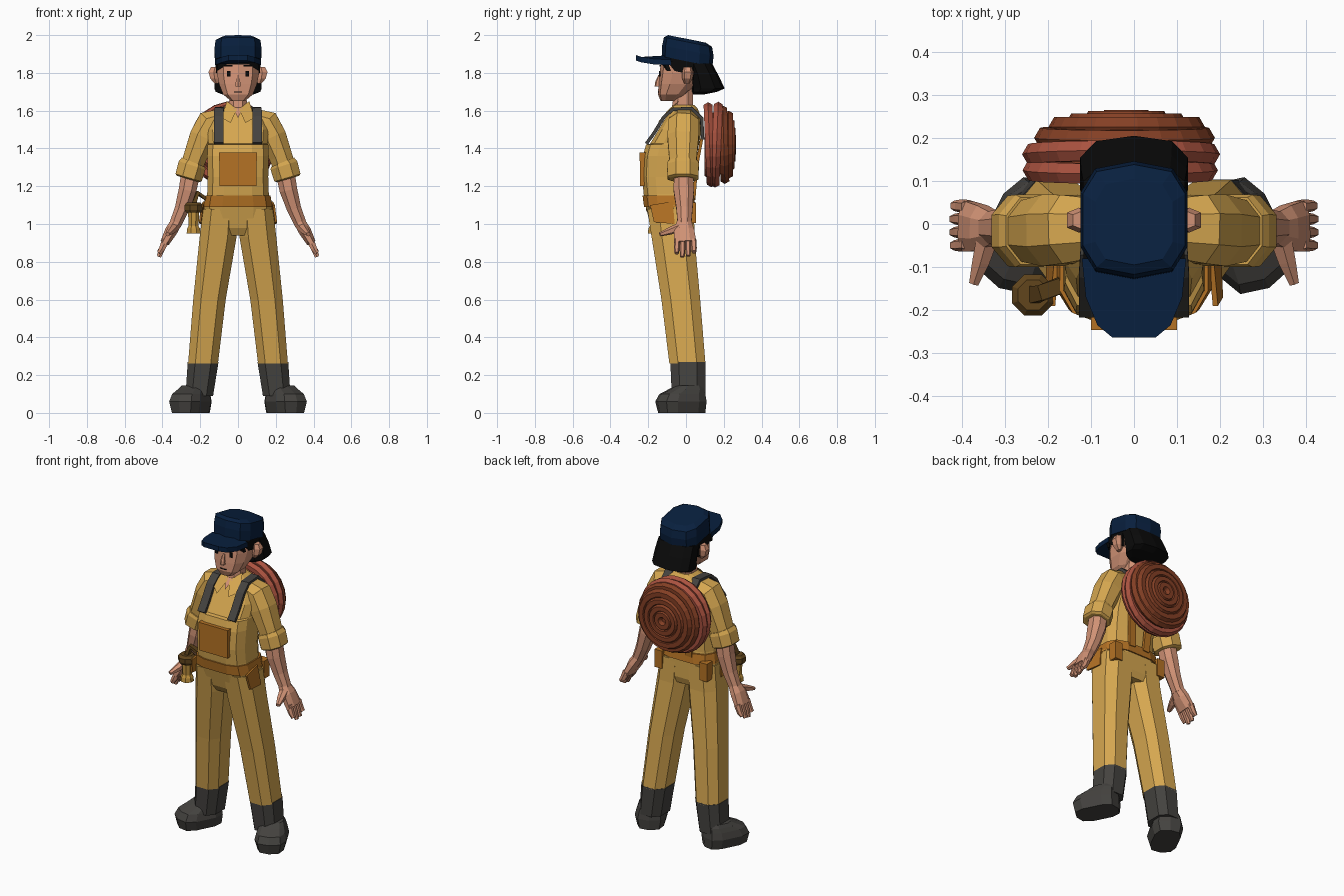
import bpy, bmesh, math
from mathutils import Vector, Matrix


def material(name, r, g, b):
    m = bpy.data.materials.new(name)
    m.diffuse_color = (r, g, b, 1)
    return m


YELLOW = material("yellow cloth", 0.67, 0.385, 0.08)
ORANGE = material("orange brown cloth", 0.46, 0.17, 0.018)
SKIN = material("skin", 0.64, 0.29, 0.18)
GREY = material("dark grey rubber", 0.058, 0.055, 0.05)
NAVY = material("navy cap", 0.0025, 0.014, 0.048)
BLACK = material("black hair", 0.003, 0.003, 0.003)
HOSE = material("red hose", 0.4, 0.085, 0.05)
HOSE_DARK = material("brown hose", 0.23, 0.05, 0.018)
BROWN = material("brown leather", 0.12, 0.06, 0.012)
BRASS = material("brass", 0.55, 0.3, 0.05)


def finish(name, bm, mat, mirror=False):
    bmesh.ops.recalc_face_normals(bm, faces=bm.faces)
    me = bpy.data.meshes.new(name)
    bm.to_mesh(me)
    bm.free()
    me.materials.append(mat)
    ob = bpy.data.objects.new(name, me)
    bpy.context.collection.objects.link(ob)
    if mirror:
        ob.modifiers.new("mirror", 'MIRROR').use_mirror_merge = False
    return ob


def outline(n, power):
    """Rounded-box cross-section scaled to reach +-1."""
    pts = []
    for i in range(n):
        a = 2 * math.pi * (i + 0.5) / n
        c, s = math.cos(a), math.sin(a)
        pts.append((math.copysign(abs(c) ** power, c), math.copysign(abs(s) ** power, s)))
    mx, my = max(p[0] for p in pts), max(p[1] for p in pts)
    return [(x / mx, y / my) for x, y in pts]


def skin_rings(bm, rings):
    vs = [[bm.verts.new(p) for p in r] for r in rings]
    n = len(vs[0])
    for a, b in zip(vs, vs[1:]):
        for i in range(n):
            bm.faces.new((a[i], a[(i + 1) % n], b[(i + 1) % n], b[i]))
    bm.faces.new(vs[0])
    bm.faces.new(vs[-1])


def loft(name, secs, mat, n=8, power=0.75, slope=0, mirror=False, move=None):
    """Sections (z, x0, x1, y0, y1), stacked upward; slope tilts them along y."""
    bm = bmesh.new()
    rings = []
    for z, x0, x1, y0, y1 in secs:
        ring = []
        for u, v in outline(n, power):
            y = (y0 + y1) / 2 + v * (y1 - y0) / 2
            ring.append(((x0 + x1) / 2 + u * (x1 - x0) / 2, y, z + slope * y))
        rings.append(ring)
    skin_rings(bm, rings)
    if move:
        bm.transform(move)
    return finish(name, bm, mat, mirror)


def sym(secs):
    return [(z, -w, w, y0, y1) for z, w, y0, y1 in secs]


def tube(name, path, mat, n=8, power=0.9, side=(0, 1, 0), mirror=True):
    """Path of (x, y, z, radius across, radius along side axis)."""
    bm = bmesh.new()
    pts = [Vector(p[:3]) for p in path]
    rings = []
    for i, p in enumerate(path):
        d = (pts[min(i + 1, len(pts) - 1)] - pts[max(i - 1, 0)]).normalized()
        s = Vector(side)
        s = (s - d * s.dot(d)).normalized()
        c = d.cross(s)
        rings.append([pts[i] + c * u * p[3] + s * v * p[4] for u, v in outline(n, power)])
    skin_rings(bm, rings)
    return finish(name, bm, mat, mirror)


def box(name, loc, size, mat, mirror=False):
    bm = bmesh.new()
    bmesh.ops.create_cube(bm, size=1, matrix=Matrix.Translation(loc) @ Matrix.Diagonal((*size, 1)))
    return finish(name, bm, mat, mirror)


def plate(name, pts, thick, mat, mirror=False):
    bm = bmesh.new()
    f = bm.faces.new([bm.verts.new(p) for p in pts])
    new = bmesh.ops.extrude_face_region(bm, geom=[f], use_keep_orig=True)["geom"]
    bmesh.ops.translate(bm, vec=thick, verts=[v for v in new if isinstance(v, bmesh.types.BMVert)])
    return finish(name, bm, mat, mirror)


# Boots, toes turned outward
turn = Matrix.Translation((0.233, 0.01, 0)) @ Matrix.Rotation(math.radians(27), 4, 'Z')
loft("boot_foot", sym([(0, .075, -.165, .092), (.06, .09, -.178, .095), (.10, .08, -.155, .09),
                       (.125, .07, -.1, .085), (.145, .06, -.06, .07)]), GREY, 10, .65, mirror=True, move=turn)
loft("boot_shaft", [(.09, .132, .278, -.075, .102), (.27, .103, .266, -.083, .103)], GREY, mirror=True)

# Trousers and torso
loft("trouser_leg", [(.262, .106, .264, -.088, .103), (.6, .065, .237, -.13, .075),
                     (.93, .008, .203, -.182, .045), (1.08, .0, .185, -.205, .042)], YELLOW, mirror=True)
loft("hips", sym([(.94, .09, -.16, .03), (.98, .17, -.185, .043), (1.1, .182, -.215, .042)]),
     YELLOW, 12, .6)
loft("torso", sym([(1.09, .172, -.215, .04), (1.16, .163, -.224, .03), (1.25, .16, -.233, .03),
                   (1.36, .163, -.228, .05), (1.42, .16, -.212, .068), (1.425, .157, -.19, .07),
                   (1.5, .162, -.145, .08), (1.57, .14, -.103, .078), (1.61, .085, -.08, .062),
                   (1.63, .052, -.062, .045)]), YELLOW, 12, .6)
loft("belt", sym([(1.09, .183, -.222, .05), (1.15, .172, -.23, .042)]), ORANGE, 12, .6)
box("bib_pocket", (0, -.23, 1.28), (.196, .026, .155), ORANGE)
box("bib_pocket_flap", (0, -.228, 1.355), (.2, .036, .045), ORANGE)
plate("hip_pocket", [(.183, -.19, 1.1), (.172, -.07, 1.12), (.19, -.06, 1.0), (.195, -.17, 1.01)],
      (.012, 0, 0), ORANGE, True)
box("back_pouch", (.155, .025, 1.06), (.05, .055, .11), ORANGE, True)

# Shoulder straps, dark over the shoulders
tube("shoulder_strap", [(.103, -.21, 1.425, .009, .025), (.103, -.17, 1.48, .009, .025),
                        (.103, -.118, 1.565, .009, .025), (.1, -.07, 1.607, .009, .025),
                        (.095, .03, 1.612, .009, .025), (.095, .083, 1.56, .009, .025),
                        (.085, .088, 1.45, .009, .025)], GREY, 4, side=(1, 0, 0))
tube("back_strap", [(.085, .085, 1.46, .008, .022), (.06, .055, 1.3, .008, .022),
                    (.05, .042, 1.13, .008, .022)], ORANGE, 4, side=(1, 0, 0))

# Collar and open neck
plate("collar_flap", [(.008, -.098, 1.6), (.04, -.152, 1.535), (.082, -.122, 1.56),
                      (.06, -.05, 1.638)], (0, .012, .012), YELLOW, True)
plate("open_neck", [(-.024, -.085, 1.612), (.024, -.085, 1.612), (0, -.13, 1.56)], (0, .008, .004), SKIN)

# Arms
tube("sleeve", [(.09, -.01, 1.55, .06, .07), (.145, -.012, 1.53, .078, .08), (.185, -.015, 1.46, .072, .083),
                (.225, -.016, 1.36, .062, .074), (.25, -.016, 1.29, .058, .068)], YELLOW)
tube("sleeve_cuff", [(.236, -.016, 1.327, .066, .078), (.243, -.016, 1.31, .074, .084),
                     (.262, -.016, 1.245, .072, .082), (.264, -.016, 1.238, .06, .07)], YELLOW)
tube("forearm", [(.25, -.013, 1.27, .05, .05), (.267, -.012, 1.18, .047, .054),
                 (.297, -.008, 1.08, .038, .043), (.333, -.008, .995, .032, .036)], SKIN)
tube("palm", [(.325, -.01, 1.01, .03, .038), (.353, -.01, .965, .033, .053),
              (.388, -.005, .9, .024, .059)], SKIN)
for i in range(4):
    y = -.047 + i * .029
    low = (.845, .826, .832, .852)[i]
    tube("finger", [(.382, y, .915, .02, .016), (.402, y * 1.04, .87, .016, .0155),
                    (.418, y * 1.06, low, .011, .012)], SKIN, 6)
tube("thumb", [(.34, -.03, .985, .025, .024), (.355, -.085, .963, .02, .02),
               (.372, -.138, .945, .011, .011)], SKIN, 6, side=(0, 0, 1))

# Head
loft("neck", sym([(1.58, .05, -.08, .04), (1.72, .043, -.06, .035)]), SKIN)
loft("head", sym([(1.652, .038, -.135, -.05), (1.685, .078, -.148, .0), (1.74, .1, -.146, .06),
                  (1.8, .112, -.14, .1), (1.88, .112, -.13, .11)]), SKIN, 10)
loft("nose", sym([(1.728, .013, -.166, -.13), (1.75, .012, -.164, -.13), (1.79, .007, -.146, -.13)]), SKIN, 6)
loft("ear", [(1.745, .105, .125, -.01, .02), (1.77, .1, .147, -.02, .035), (1.805, .1, .156, -.02, .038),
             (1.832, .1, .142, -.012, .03)], SKIN, 6, mirror=True)
box("eye", (.05, -.14, 1.795), (.018, .008, .03), BLACK, True)
box("eyebrow", (.052, -.137, 1.838), (.045, .008, .01), BLACK, True)
box("mouth", (0, -.146, 1.698), (.04, .006, .005), BLACK)

# Hair
loft("hair_top", sym([(1.845, .117, -.135, .125), (1.89, .117, -.13, .125)]), BLACK, 10)
loft("hair_back", sym([(1.685, .08, .035, .09), (1.7, .118, .03, .165), (1.718, .125, .028, .205),
                       (1.79, .123, .02, .17), (1.85, .118, .0, .138)]), BLACK, 10, .72)
plate("side_hair", [(.117, -.1, 1.86), (.117, .04, 1.86), (.117, .04, 1.76), (.117, -.015, 1.8),
                    (.117, -.06, 1.81)], (-.014, 0, 0), BLACK, True)
plate("forehead_hair", [(.03, -.141, 1.862), (.105, -.118, 1.862), (.112, -.1, 1.81)],
      (0, .02, 0), BLACK, True)

# Cap: slanted crown and arched brim
loft("cap_crown", sym([(1.862, .122, -.128, .14), (1.92, .124, -.126, .146), (1.965, .119, -.117, .138),
                       (1.981, .09, -.095, .105)]), NAVY, 10, .65, slope=-.2)
half = [(.05, -.264), (.085, -.235), (.112, -.17), (.121, -.08)]
bm = bmesh.new()
edge = half + [(.05, -.08), (-.05, -.08)] + [(-x, y) for x, y in reversed(half)]
skin_rings(bm, [[(x, y, z - 2 * x * x) for x, y in edge] for z in (1.87, 1.899)])
finish("cap_brim", bm, NAVY)


# Coiled hose on the back
def ring(name, x, y, big, small, mat, tilt=0):
    bpy.ops.mesh.primitive_torus_add(location=(x, y, 1.42), rotation=(math.pi / 2 + tilt, 0, 0),
                                     major_segments=22, minor_segments=6,
                                     major_radius=big, minor_radius=small)
    ob = bpy.context.object
    ob.name = name
    ob.data.materials.append(mat)


for x, y, big, tilt, mat in ((-.032, .125, .2, .04, HOSE), (-.03, .162, .203, -.04, HOSE),
                             (-.022, .2, .183, .03, HOSE_DARK), (-.017, .225, .155, 0, HOSE_DARK)):
    ring("hose_loop", x, y, big, .027, mat, tilt)
for big, y in ((.115, .234), (.075, .24), (.038, .242)):
    ring("hose_inner_loop", -.018, y, big, .026, HOSE_DARK)
for big in (.155, .11, .065):
    ring("hose_front_loop", -.03, .12, big, .025, HOSE)
bm = bmesh.new()
bmesh.ops.create_cone(bm, cap_ends=True, segments=20, radius1=.18, radius2=.14, depth=.13,
                      matrix=Matrix.Translation((-.022, .178, 1.42)) @ Matrix.Rotation(-math.pi / 2, 4, 'X'))
finish("hose_core", bm, HOSE_DARK)

# Nozzle hanging from the belt
cx, cy = -.235, -.165
for name, mat, secs in (("nozzle_body", BRASS, ((.95, .037), (.975, .034), (.99, .026), (1.07, .03))),
                        ("nozzle_holder", BROWN, ((1.06, .04), (1.075, .048), (1.1, .048), (1.115, .035)))):
    loft(name, [(z, cx - r, cx + r, cy - r, cy + r) for z, r in secs], mat, 8, 1)
tube("nozzle_loop", [(-.235, -.165, 1.1, .012, .02), (-.215, -.16, 1.165, .01, .018),
                     (-.165, -.14, 1.13, .01, .018)], BROWN, 4, mirror=False)
